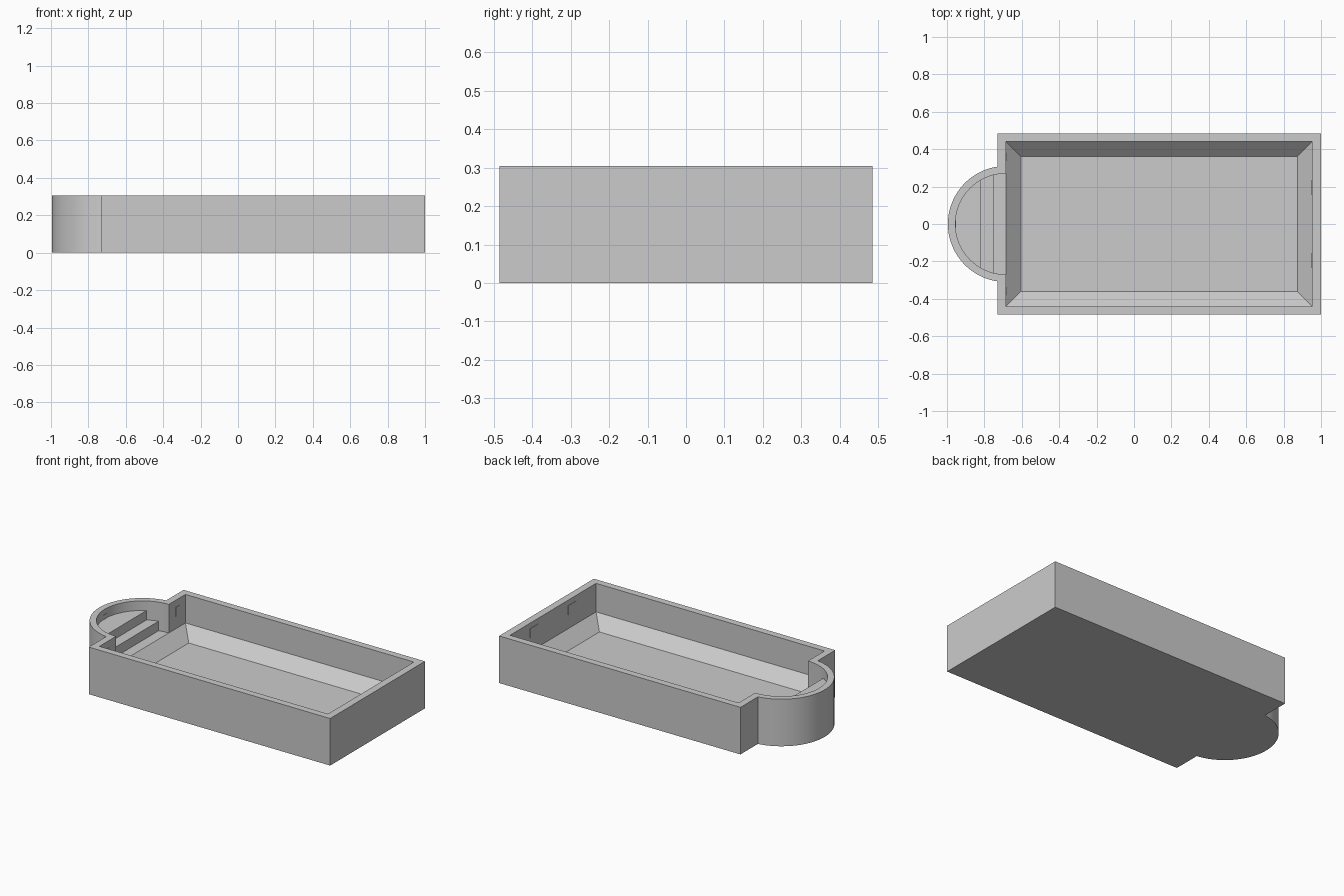
import bpy, bmesh
from math import acos, cos, sin, pi

cube = bpy.data.objects.get("Cube")
if cube:
    bpy.data.objects.remove(cube, do_unlink=True)

grey = bpy.data.materials.new("plain grey")
grey.use_nodes = True
grey.diffuse_color = (0.6, 0.6, 0.6, 1)
grey.node_tree.nodes["Principled BSDF"].inputs["Base Color"].default_value = grey.diffuse_color

TOP, LEDGE, FLOOR = 0.305, 0.12, 0.042   # rim, top of sloped sides, pool floor
CX = -0.685                              # centre of the round alcove
SEGMENTS = 48


def arc(edge_x, radius):
    """Points of the alcove circle lying left of edge_x, from back to front."""
    half = acos((CX - edge_x) / radius)
    angles = [pi - half + 2 * half * i / SEGMENTS for i in range(SEGMENTS + 1)]
    return [(CX + radius * cos(a), radius * sin(a)) for a in angles]


def outline(x0, x1, half_y, radius):
    """Rectangle with a rounded alcove on its -x side."""
    return ([(x0, -half_y), (x1, -half_y), (x1, half_y), (x0, half_y)]
            + arc(x0, radius))


def add_loop(bm, points, z):
    return [bm.verts.new((x, y, z)) for x, y in points]


def bridge(bm, a, b):
    n = len(a)
    for i in range(n):
        j = (i + 1) % n
        bm.faces.new((a[i], a[j], b[j], b[i]))


def finish(bm, name):
    bmesh.ops.recalc_face_normals(bm, faces=bm.faces)
    mesh = bpy.data.meshes.new(name)
    bm.to_mesh(mesh)
    bm.free()
    mesh.materials.append(grey)
    obj = bpy.data.objects.new(name, mesh)
    bpy.context.collection.objects.link(obj)
    bpy.ops.object.select_all(action='DESELECT')
    obj.select_set(True)
    bpy.context.view_layer.objects.active = obj
    bpy.ops.object.shade_smooth_by_angle()
    return obj


def prism(name, points, z0, z1):
    bm = bmesh.new()
    low, high = add_loop(bm, points, z0), add_loop(bm, points, z1)
    bridge(bm, low, high)
    bm.faces.new(low)
    bm.faces.new(high)
    return finish(bm, name)


# Pool shell: outer wall, flat rim, inner wall, alcove floor and sloped basin
bm = bmesh.new()
outer = outline(-0.73, 1.0, 0.485, 0.31)
inner = outline(CX, 0.953, 0.44, 0.27)
base = add_loop(bm, outer, 0)
rim_out = add_loop(bm, outer, TOP)
rim_in = add_loop(bm, inner, TOP)
ledge = add_loop(bm, inner, LEDGE)
bm.faces.new(base)
for a, b in ((base, rim_out), (rim_out, rim_in), (rim_in, ledge)):
    bridge(bm, a, b)
bm.faces.new(ledge[4:])
floor = add_loop(bm, [(-0.605, -0.36), (0.873, -0.36), (0.873, 0.36), (-0.605, 0.36)], FLOOR)
for i in range(3):
    bm.faces.new((ledge[i], ledge[i + 1], floor[i + 1], floor[i]))
bm.faces.new((ledge[3], ledge[4], ledge[-1], ledge[0], floor[0], floor[3]))
bm.faces.new(floor)
finish(bm, "pool_shell")

# Entry steps, tucked slightly into the alcove wall
for name, edge, z0, z1 in (("lower_step", -0.752, LEDGE, 0.182),
                           ("upper_step", -0.82, 0.182, 0.243)):
    prism(name, arc(edge, 0.274), z0, z1)


# Thin fittings on the inner walls
def plate(name, x, y, width, z0, z1):
    d, w = 0.003, width / 2
    prism(name, [(x - d, y - w), (x + d, y - w), (x + d, y + w), (x - d, y + w)], z0, z1)


for side, s in (("front", -1), ("back", 1)):
    plate(side + "_skimmer_plate", 0.953, s * 0.195, 0.08, 0.21, 0.27)
    plate(side + "_inlet_plate", CX, s * 0.36, 0.045, 0.2, 0.26)
plate("alcove_inlet_plate", CX - 0.27, 0, 0.04, 0.243, 0.272)
